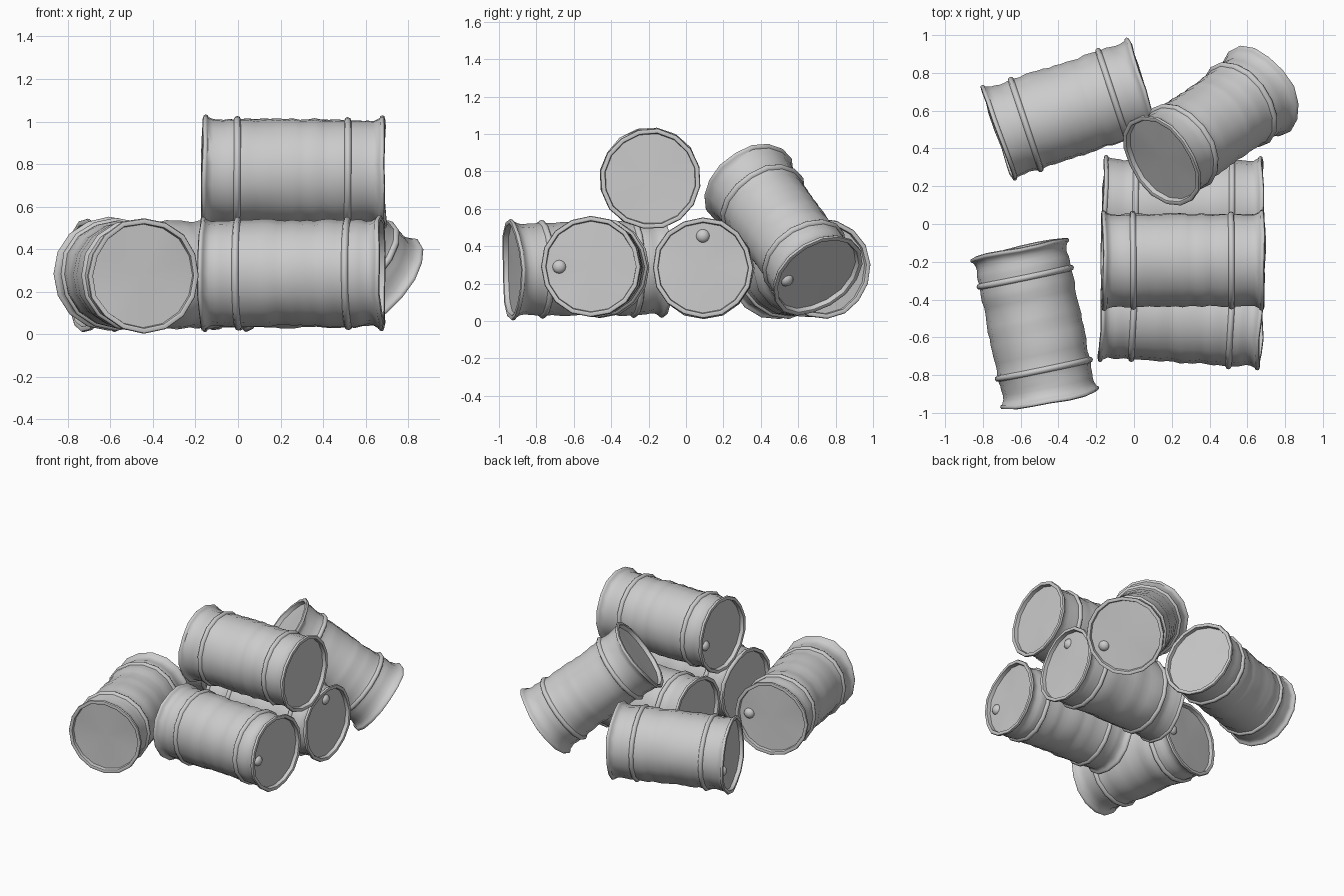
import bpy, bmesh, math, random
from mathutils import Vector, Matrix, noise

if "Cube" in bpy.data.objects:
    bpy.data.objects.remove(bpy.data.objects["Cube"])

SIDES = 16
BODY_R, RIM_R, LID_R = 0.25, 0.257, 0.242


def half_profile(length, rng):
    """Radius / height outline: lid, rolled rim, wavy wall, two hoops, rim, lid."""
    def bead(z, r, s):
        return [(r + s * 0.95 * math.sin(a), z - s * math.cos(a))
                for a in (math.radians(d) for d in (0, 45, 90, 135, 180))]
    h = length / 2
    low, high = -h + 0.175, h - 0.165
    pts = [(LID_R, -h + 0.03), (LID_R + 0.002, -h + 0.004), (RIM_R - 0.005, -h)]
    pts += bead(-h + 0.013, RIM_R, 0.013)[1:]

    def wall(z0, z1, n):
        return [(BODY_R + rng.uniform(-0.005, 0.004), z0 + (z1 - z0) * i / n)
                for i in range(1, n)]
    pts += wall(-h + 0.026, low - 0.016, 5)
    pts += bead(low, BODY_R, 0.016)
    pts += wall(low + 0.016, high - 0.016, 14)
    pts += bead(high, BODY_R, 0.016)
    pts += wall(high + 0.016, h - 0.026, 5)
    pts += bead(h - 0.013, RIM_R, 0.013)[:-1]
    pts += [(RIM_R - 0.005, h), (LID_R + 0.002, h - 0.004), (LID_R, h - 0.03)]
    return pts


def dented(r, a, z, h, seed, waist):
    """Crumple a wall point: gentle waves, end flare and a bent waist."""
    p = Vector((math.cos(a) * 1.3, math.sin(a) * 1.3, z * 6 + seed * 7.3))
    t = abs(z) / h
    flare = math.exp(-((t - 0.8) / 0.1) ** 2)
    n = noise.noise(p)
    r += 0.009 * n - 0.014 * flare * max(0, n + 0.3)
    r -= waist * (1 - min(1, t) ** 2)
    warp = noise.noise(Vector((math.cos(a), math.sin(a), seed * 3.1 + (z > 0))))
    z += 0.018 * warp * max(0, t - 0.6) / 0.4
    return Vector((r * math.cos(a), r * math.sin(a), z))


def finish(name, bm, matrix, angle):
    mesh = bpy.data.meshes.new(name)
    bmesh.ops.recalc_face_normals(bm, faces=bm.faces)
    bm.to_mesh(mesh)
    bm.free()
    obj = bpy.data.objects.new(name, mesh)
    bpy.context.collection.objects.link(obj)
    obj.matrix_world = matrix
    bpy.ops.object.select_all(action='DESELECT')
    obj.select_set(True)
    bpy.context.view_layer.objects.active = obj
    bpy.ops.object.shade_smooth_by_angle(angle=math.radians(angle))
    return obj


def barrel(name, plain_end, cap_end, cap_side, seed, waist=0.0):
    a, b = Vector(plain_end), Vector(cap_end)
    length = (b - a).length
    # local z runs to the capped end, local x points toward the cap
    z = (b - a).normalized()
    x = Vector(cap_side)
    x = (x - z * x.dot(z)).normalized()
    y = z.cross(x)
    m = Matrix((x, y, z)).transposed().to_4x4()
    m.translation = (a + b) / 2

    # crumpled drum shell with recessed lids
    bm = bmesh.new()
    rings = []
    for r, h in half_profile(length, random.Random(seed)):
        rings.append([bm.verts.new(dented(r, 2 * math.pi * i / SIDES, h, length / 2, seed, waist))
                      for i in range(SIDES)])
    for lo, hi in zip(rings, rings[1:]):
        for i in range(SIDES):
            j = (i + 1) % SIDES
            bm.faces.new((lo[i], lo[j], hi[j], hi[i]))
    for ring in (rings[0], rings[-1]):
        mid = bm.verts.new(sum((v.co for v in ring), Vector()) / SIDES)
        for i in range(SIDES):
            bm.faces.new((ring[i], ring[(i + 1) % SIDES], mid))
    finish(name, bm, m, 50)

    # round filler cap on one lid
    bm = bmesh.new()
    bmesh.ops.create_uvsphere(bm, u_segments=16, v_segments=10, radius=0.037)
    bmesh.ops.scale(bm, verts=bm.verts, vec=(1, 1, 0.8))
    finish(name + "_cap", bm, m @ Matrix.Translation((0.17, 0, length / 2 - 0.035)), 60)


# stacked trio along x
barrel("barrel_bottom_front", (-0.175, -0.46, 0.285), (0.68, -0.51, 0.29), (0, -1, 0), 1)
barrel("barrel_bottom_middle", (-0.165, 0.095, 0.28), (0.685, 0.09, 0.285), (0, 0, 1), 2)
barrel("barrel_top", (0.69, -0.19, 0.76), (-0.17, -0.195, 0.765), (0, 1, -0.15), 3)
# loose barrels on the ground
barrel("barrel_left_front", (-0.44, -0.94, 0.275), (-0.61, -0.12, 0.285), (1, 0, 0), 4)
barrel("barrel_left_back", (0.055, 0.735, 0.28), (-0.73, 0.475, 0.28), (0, 1, -0.3), 5)
# leaning barrel
barrel("barrel_leaning", (0.14, 0.33, 0.74), (0.67, 0.705, 0.24), (0.057, -0.13, -0.035), 6, 0.02)
